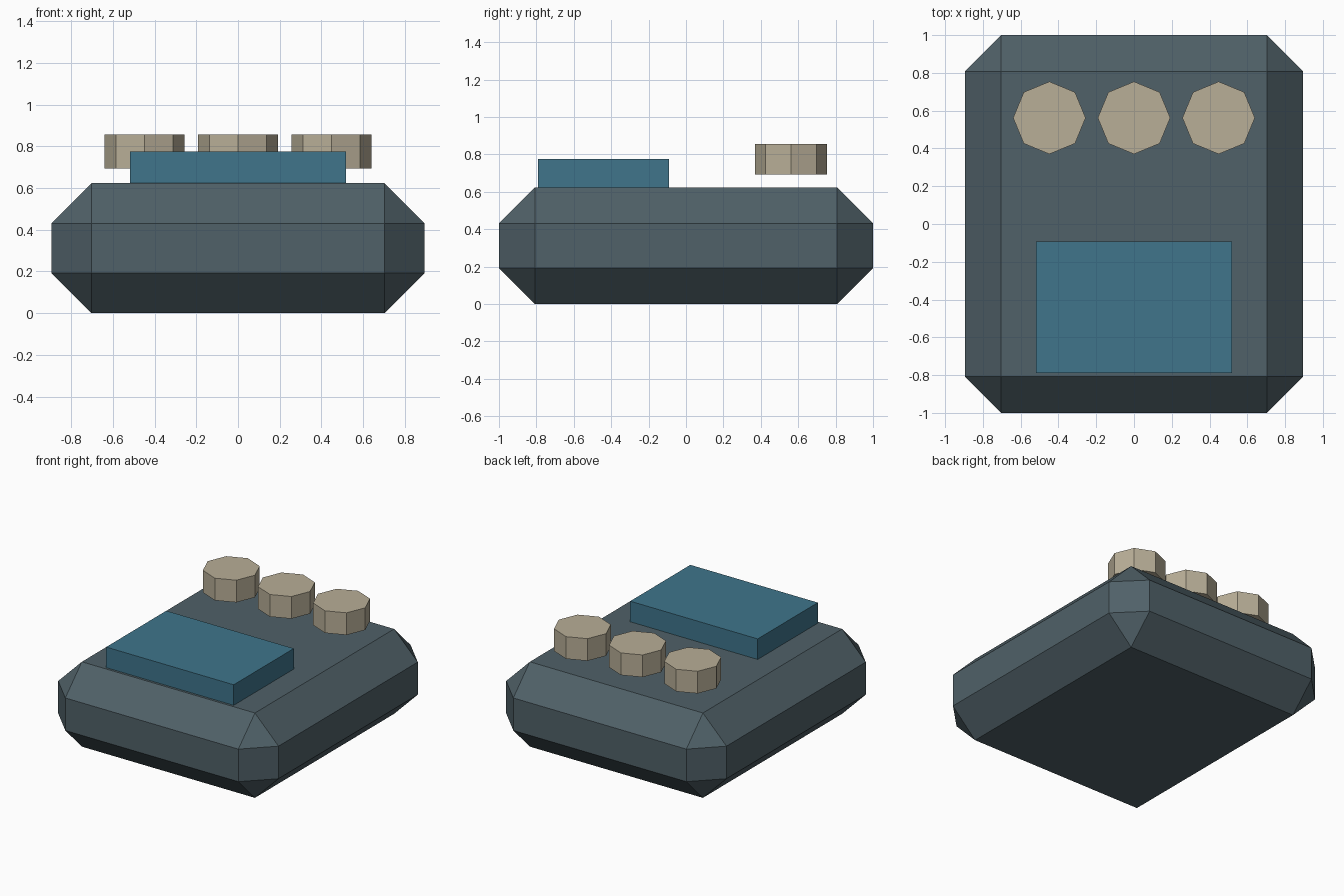
import bpy
import bmesh
from mathutils import Matrix, Vector

if "Cube" in bpy.data.objects:
    bpy.data.objects.remove(bpy.data.objects["Cube"])


def material(name, rgb):
    mat = bpy.data.materials.new(name)
    mat.diffuse_color = (*rgb, 1)
    mat.use_nodes = True
    mat.node_tree.nodes["Principled BSDF"].inputs["Base Color"].default_value = mat.diffuse_color
    return mat


slate = material("slate_grey", (0.080, 0.119, 0.138))
teal = material("teal_blue", (0.050, 0.178, 0.260))
tan = material("warm_tan", (0.480, 0.425, 0.310))


def finish(name, bm, mat):
    mesh = bpy.data.meshes.new(name)
    bm.to_mesh(mesh)
    bm.free()
    mesh.materials.append(mat)
    obj = bpy.data.objects.new(name, mesh)
    bpy.context.collection.objects.link(obj)
    return obj


def box(name, low, high, mat, chamfer=0):
    low, high = Vector(low), Vector(high)
    bm = bmesh.new()
    bmesh.ops.create_cube(bm, size=1)
    bmesh.ops.scale(bm, vec=high - low, verts=bm.verts)
    bmesh.ops.translate(bm, vec=(low + high) / 2, verts=bm.verts)
    if chamfer:
        bmesh.ops.bevel(bm, geom=bm.edges[:], offset=chamfer, segments=1,
                        affect='EDGES')
    return finish(name, bm, mat)


def knob(name, x):
    bm = bmesh.new()
    bmesh.ops.create_cone(bm, cap_ends=True, segments=8, radius1=0.192,
                          radius2=0.192, depth=0.163,
                          matrix=Matrix.Translation((x, 0.562, 0.774)))
    return finish(name, bm, tan)


# Chamfered body
box("body", (-0.895, -1, 0), (0.895, 1, 0.623), slate, chamfer=0.192)

# Raised panel near the front
box("panel", (-0.518, -0.79, 0.61), (0.518, -0.092, 0.774), teal)

# Row of three octagonal knobs near the back
for side, x in (("left", -0.448), ("middle", 0), ("right", 0.448)):
    knob(f"{side}_knob", x)
